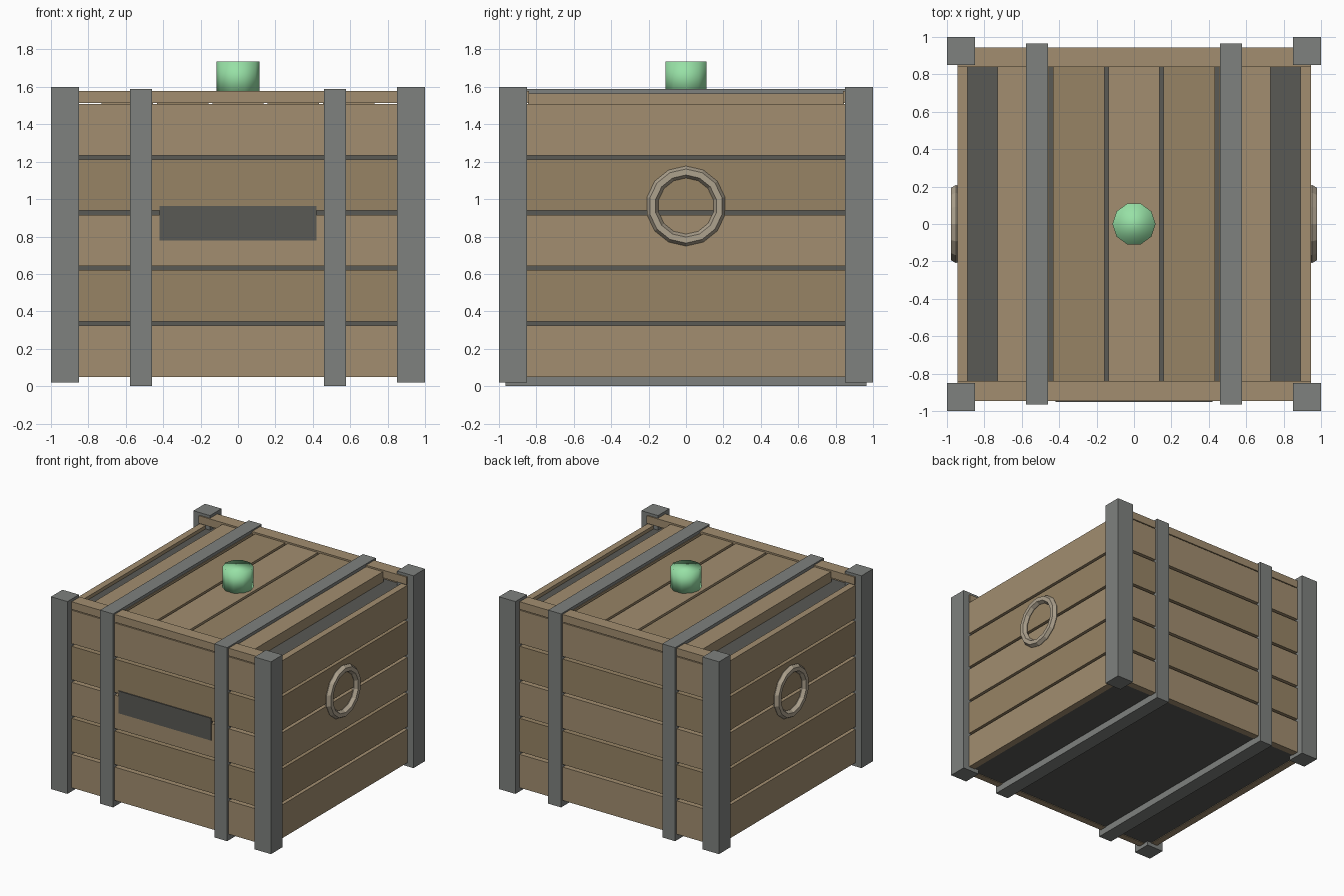
import bpy, math

if "Cube" in bpy.data.objects:
    bpy.data.objects.remove(bpy.data.objects["Cube"])


def material(name, rgb):
    m = bpy.data.materials.new(name)
    m.diffuse_color = (*rgb, 1)
    m.use_nodes = True
    m.node_tree.nodes["Principled BSDF"].inputs["Base Color"].default_value = m.diffuse_color
    return m


WOOD_A = material("light_wood", (0.36, 0.27, 0.16))
WOOD_B = material("dark_wood", (0.31, 0.23, 0.13))
METAL = material("metal", (0.21, 0.22, 0.21))
DARK = material("dark_metal", (0.10, 0.10, 0.09))
RING = material("ring_metal", (0.42, 0.36, 0.27))
GREEN = material("green", (0.31, 0.75, 0.38))


def finish(name, mat):
    ob = bpy.context.object
    ob.name = name
    ob.data.materials.append(mat)
    return ob


def box(name, x, y, z, mat):
    """Box from (min, max) ranges on each axis."""
    bpy.ops.mesh.primitive_cube_add(size=1)
    ob = finish(name, mat)
    spans = [sorted(r) for r in (x, y, z)]
    centre = [(a + b) / 2 for a, b in spans]
    for v in ob.data.vertices:
        v.co = [c + k * (b - a) for c, k, (a, b) in zip(centre, v.co, spans)]
    return ob


# Dark inner body seen through the gaps
box("inner_body", (-0.9, 0.9), (-0.9, 0.9), (0.055, 1.48), DARK)

# Wall boards, alternating shades
for i in range(5):
    z = (0.05 + 0.296 * i, 0.324 + 0.296 * i)
    mat = WOOD_B if i % 2 else WOOD_A
    for s, fb, lr in ((-1, "front", "left"), (1, "back", "right")):
        box(f"{fb}_board", (-0.9, 0.9), (s * 0.89, s * 0.945), z, mat)
        box(f"{lr}_board", (s * 0.89, s * 0.945), (-0.9, 0.9), z, mat)

# Lid boards
for i in range(-2, 3):
    c = 0.296 * i
    box("lid_board", (c - 0.137, c + 0.137), (-0.845, 0.845), (1.47, 1.565),
        WOOD_A if i % 2 == 0 else WOOD_B)

for s, side in ((-1, "front"), (1, "back")):
    # Lid end rails
    box(f"{side}_lid_rail", (-0.945, 0.945), (s * 0.84, s * 0.945), (1.515, 1.578), WOOD_A)
    # Corner posts
    for t in (-1, 1):
        box(f"{side}_corner_post", (t * 0.85, t), (s * 0.85, s), (0.02, 1.6), METAL)

# Straps running right round the crate
for s in (-1, 1):
    x = (s * 0.46, s * 0.577)
    for t in (-1, 1):
        box("upright_strap", x, (t * 0.9, t * 0.965), (0, 1.59), METAL)
    box("top_strap", x, (-0.9, 0.9), (1.53, 1.59), METAL)
    box("bottom_strap", x, (-0.9, 0.9), (0, 0.06), METAL)

# Front plate
box("front_plate", (-0.42, 0.42), (-0.93, -0.953), (0.78, 0.963), DARK)

# Side ring handles
for s in (-1, 1):
    bpy.ops.mesh.primitive_torus_add(
        major_radius=0.182, minor_radius=0.032, major_segments=14, minor_segments=6,
        location=(s * 0.952, 0, 0.963), rotation=(0, s * math.pi / 2, 0))
    finish("ring_handle", RING)

# Smooth ten-sided knob on the lid
bpy.ops.mesh.primitive_cylinder_add(vertices=10, radius=0.115, depth=0.175,
                                    location=(0, 0, 1.6475), rotation=(0, 0, math.pi / 2))
finish("lid_knob", GREEN)
bpy.ops.object.shade_smooth()
